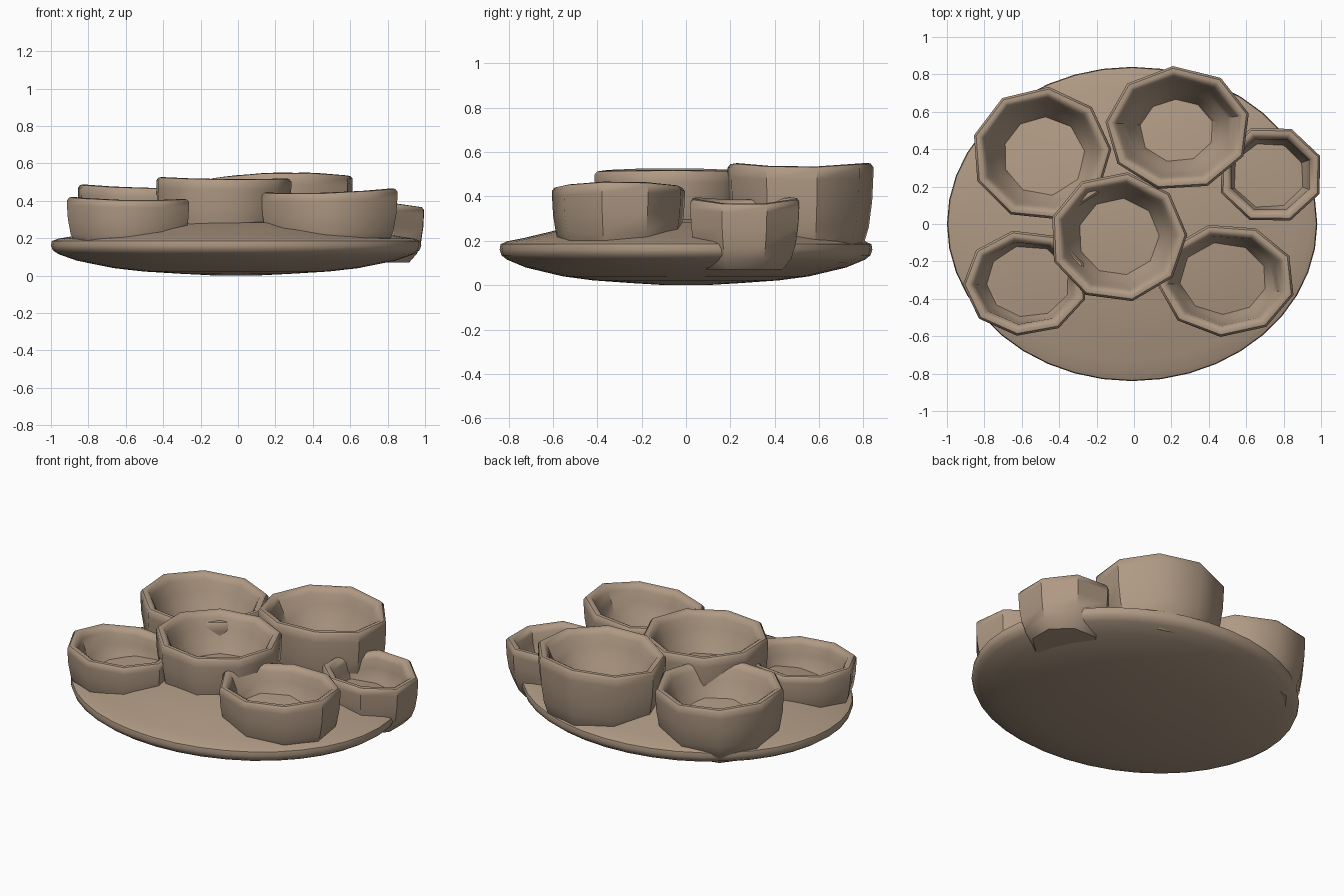
import bpy, bmesh, math

if "Cube" in bpy.data.objects:
    bpy.data.objects.remove(bpy.data.objects["Cube"])

tan_mat = bpy.data.materials.new("tan")
tan_mat.diffuse_color = (0.43, 0.32, 0.23, 1)
tan_mat.use_nodes = True
tan_mat.node_tree.nodes["Principled BSDF"].inputs["Base Color"].default_value = tan_mat.diffuse_color


def loft(name, rings, angle, closed_ends=True):
    """Skin a stack of equal-sized rings and cap both ends."""
    bm = bmesh.new()
    loops = [[bm.verts.new(p) for p in ring] for ring in rings]
    n = len(loops[0])
    for a, b in zip(loops, loops[1:]):
        for i in range(n):
            j = (i + 1) % n
            bm.faces.new((a[i], a[j], b[j], b[i]))
    bm.faces.new(loops[0])
    bm.faces.new(loops[-1])
    bmesh.ops.recalc_face_normals(bm, faces=bm.faces)
    mesh = bpy.data.meshes.new(name)
    bm.to_mesh(mesh)
    bm.free()
    mesh.materials.append(tan_mat)
    ob = bpy.data.objects.new(name, mesh)
    bpy.context.collection.objects.link(ob)
    bpy.ops.object.select_all(action='DESELECT')
    ob.select_set(True)
    bpy.context.view_layer.objects.active = ob
    bpy.ops.object.shade_smooth_by_angle(angle=math.radians(angle))
    return ob


def ring(cx, cy, rx, ry, n, phase, height):
    pts = []
    for i in range(n):
        t = math.radians(phase) + math.tau * i / n
        pts.append((cx + rx * math.cos(t), cy + ry * math.sin(t), height(t)))
    return pts


# Oval domed base: (radius fraction, z) from underside to top
base_profile = [(0.10, 0.0), (0.30, 0.01), (0.50, 0.022), (0.66, 0.04), (0.86, 0.08),
                (0.96, 0.115), (0.99, 0.135), (1.0, 0.16), (0.995, 0.185),
                (0.96, 0.198), (0.87, 0.213), (0.7, 0.247), (0.45, 0.283),
                (0.2, 0.30), (0.05, 0.305)]
loft("base", [ring(-0.01, 0, 0.99 * r, 0.84 * r, 40, 0, lambda t, z=z: z)
              for r, z in base_profile], 40)

# Cup walls: outside (radius fraction, depth fraction)
outer = [(0.70, 1.0), (0.86, 0.84), (0.94, 0.64), (0.985, 0.38), (1.0, 0.14)]
# Lip: (inset, drop)
lip = [(0.0, 0.018), (0.012, 0.003), (0.03, 0.0), (0.048, 0.01), (0.062, 0.035)]
# Inside (radius fraction, drop)
inner = [(0.77, 0.09), (0.70, 0.15), (0.62, 0.20), (0.54, 0.26), (0.47, 0.32)]


def cup(name, cx, cy, rx, ry, n, phase, top, bottom, tilt=0.0, wave=0.0):
    depth = top - bottom

    def level(drop):
        fade = max(0, 1 - drop / depth)
        return lambda t: top - drop + fade * (
            tilt * math.cos(t) + wave * math.cos(2 * t))

    def make(r_in, f, drop):
        return ring(cx, cy, (rx - r_in) * f, (ry - r_in) * f, n, phase, level(drop))

    rings = [make(0, f, d * depth) for f, d in outer]
    rings += [make(i, 1, d) for i, d in lip]
    rings += [make(0, f, d) for f, d in inner if d < depth - 0.04]
    loft(name, rings, 42)


cup("cup_back_left", -0.495, 0.375, 0.375, 0.36, 9, 84, 0.475, 0.10, -0.008, 0.006)
cup("cup_back", 0.235, 0.51, 0.39, 0.335, 9, 94, 0.54, 0.10, 0.006, -0.012)
cup("cup_right", 0.73, 0.265, 0.285, 0.265, 8, 112, 0.385, 0.07, -0.01, -0.01)
cup("cup_center", -0.085, -0.07, 0.37, 0.35, 9, 82, 0.52, 0.12, -0.004, 0.004)
cup("cup_front_left", -0.58, -0.315, 0.335, 0.285, 9, 102, 0.41, 0.11, -0.005, 0.006)
cup("cup_front_right", 0.495, -0.30, 0.37, 0.305, 9, 105, 0.45, 0.11, 0.012, 0.006)
